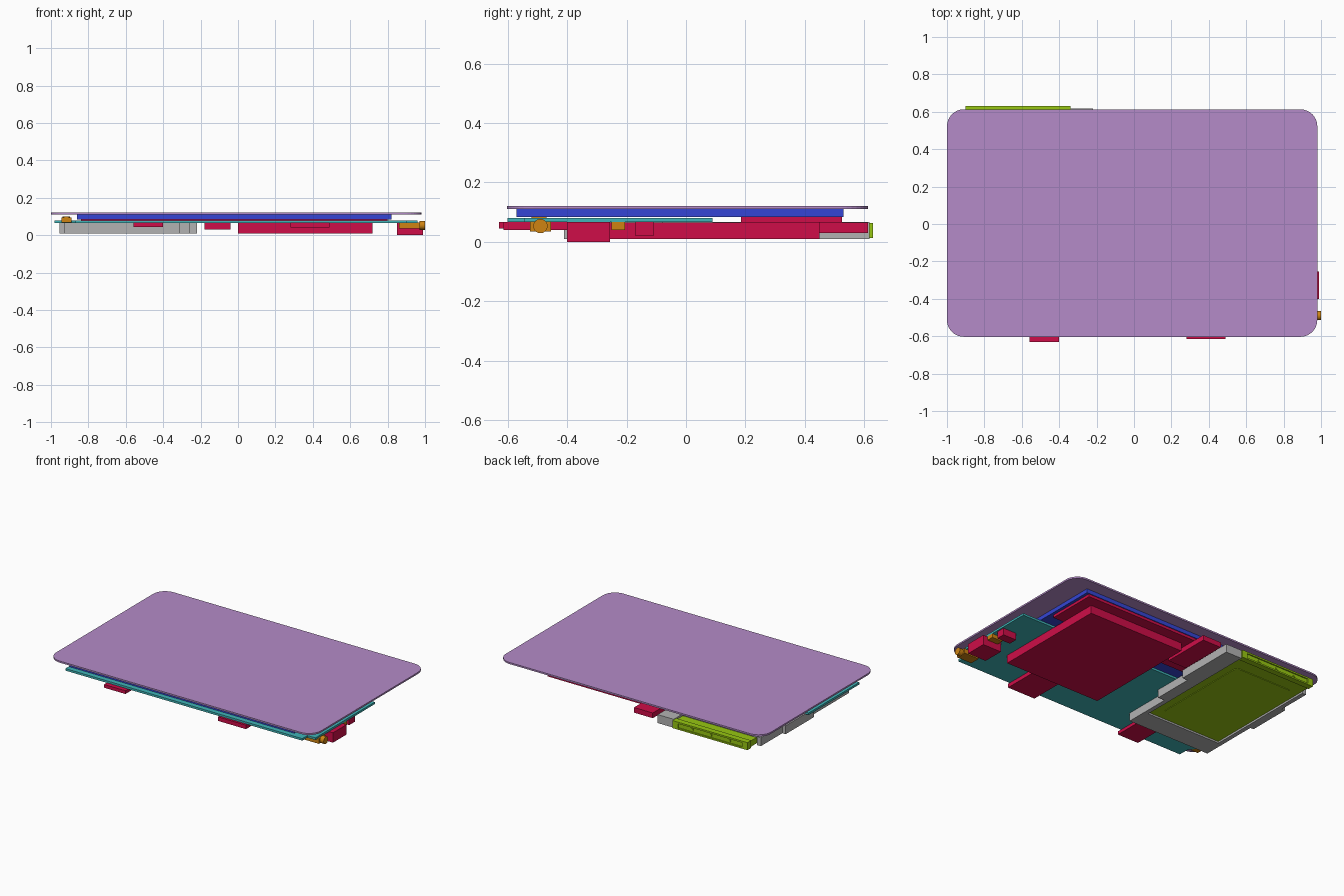
import bpy, bmesh, math

if "Cube" in bpy.data.objects:
    bpy.data.objects.remove(bpy.data.objects["Cube"], do_unlink=True)


def material(name, rgb):
    mat = bpy.data.materials.new(name)
    mat.use_nodes = True
    mat.diffuse_color = (*rgb, 1)
    mat.node_tree.nodes["Principled BSDF"].inputs["Base Color"].default_value = (*rgb, 1)
    return mat


purple = material("lilac", (0.46, 0.26, 0.58))
blue = material("blue", (0.035, 0.06, 0.66))
teal = material("teal", (0.05, 0.46, 0.48))
red = material("crimson", (0.62, 0.004, 0.065))
grey = material("grey", (0.45, 0.45, 0.45))
green = material("lime", (0.31, 0.57, 0.006))
orange = material("orange", (0.62, 0.23, 0.006))


def prism(name, outline, z0, z1, mat):
    """Extrude a flat outline upward from z0 to z1."""
    bm = bmesh.new()
    face = bm.faces.new([bm.verts.new((x, y, z0)) for x, y in outline])
    top = bmesh.ops.extrude_face_region(bm, geom=[face])["geom"]
    verts = [v for v in top if isinstance(v, bmesh.types.BMVert)]
    bmesh.ops.translate(bm, verts=verts, vec=(0, 0, z1 - z0))
    bmesh.ops.recalc_face_normals(bm, faces=bm.faces)
    mesh = bpy.data.meshes.new(name)
    bm.to_mesh(mesh)
    bm.free()
    mesh.materials.append(mat)
    obj = bpy.data.objects.new(name, mesh)
    bpy.context.collection.objects.link(obj)
    return obj


def box(name, x, y, z, mat):
    corners = [(x[0], y[0]), (x[1], y[0]), (x[1], y[1]), (x[0], y[1])]
    return prism(name, corners, z[0], z[1], mat)


def cylinder(name, center, radius, depth, rotation, mat, sides=24):
    bpy.ops.mesh.primitive_cylinder_add(vertices=sides, radius=radius, depth=depth,
                                        location=center, rotation=rotation)
    obj = bpy.context.object
    obj.name = name
    obj.data.materials.append(mat)
    bpy.ops.object.shade_smooth_by_angle()
    return obj


def rounded(x, y, r, steps=8):
    pts = []
    centers = [(x[1] - r, y[1] - r), (x[0] + r, y[1] - r),
               (x[0] + r, y[0] + r), (x[1] - r, y[0] + r)]
    for q, (cx, cy) in enumerate(centers):
        for i in range(steps + 1):
            a = math.pi / 2 * (q + i / steps)
            pts.append((cx + r * math.cos(a), cy + r * math.sin(a)))
    return pts


# Cover glass and display panel
prism("cover_glass", rounded((-1, 0.98), (-0.603, 0.613), 0.09), 0.11, 0.121, purple)
box("display_panel", (-0.86, 0.82), (-0.57, 0.53), (0.083, 0.11), blue)
box("display_back_plate", (-0.84, 0.80), (0.185, 0.525), (0.065, 0.085), red)

# Circuit board with stepped front corners
board = [(-0.87, -0.6), (0.90, -0.6), (0.90, -0.545), (0.96, -0.545), (0.96, 0.09),
         (-0.98, 0.09), (-0.98, -0.45), (-0.93, -0.45), (-0.87, -0.53)]
prism("circuit_board", board, 0.066, 0.08, teal)

# Components under the board
for name, x, y, z in [
    ("large_module", (0, 0.72), (-0.35, 0.45), (0.01, 0.065)),
    ("side_socket", (0.85, 0.99), (-0.40, -0.255), (0, 0.067)),
    ("small_block", (0.85, 0.95), (-0.17, -0.11), (0.02, 0.067)),
    ("rear_connector", (-0.18, -0.04), (0.28, 0.612), (0.03, 0.065)),
    ("front_port_small", (-0.56, -0.40), (-0.63, -0.45), (0.045, 0.067)),
    ("front_port_wide", (0.28, 0.49), (-0.615, -0.38), (0.04, 0.067)),
]:
    box(name, x, y, z, red)

# Audio jack, side button and front corner part
box("jack_body", (0.86, 0.972), (-0.525, -0.455), (0.035, 0.069), orange)
cylinder("jack_ring", (0.985, -0.49, 0.053), 0.024, 0.03, (0, math.pi / 2, 0), orange)
box("side_button", (0.88, 0.96), (-0.25, -0.205), (0.04, 0.067), orange)
box("corner_part", (-0.945, -0.89), (-0.52, -0.47), (0.068, 0.095), orange)
cylinder("corner_cap", (-0.918, -0.495, 0.097), 0.02, 0.008, (0, 0, 0), orange)

# Card cage: stepped frame open at the rear and underneath, closed on top
right_edge = [(-0.31, -0.41), (-0.31, -0.08), (-0.26, -0.08), (-0.26, 0.2),
              (-0.22, 0.2), (-0.22, 0.617)]
left_edge = [(-0.93, 0.53), (-0.93, 0.3), (-0.955, 0.3), (-0.955, 0.0),
             (-0.93, 0.0), (-0.93, -0.41)]
slot = [(-0.34, 0.617), (-0.34, -0.27), (-0.90, -0.27), (-0.90, 0.53)]
prism("card_cage_frame", right_edge + slot + left_edge, 0.01, 0.06, grey)
prism("card_cage_top", right_edge + [(-0.34, 0.617), (-0.34, 0.53)] + left_edge,
      0.06, 0.067, grey)

# Card with raised underside panel and rear bracket
box("card", (-0.895, -0.345), (-0.265, 0.6), (0.018, 0.058), green)
prism("card_panel", rounded((-0.84, -0.40), (-0.20, 0.50), 0.03, 3), 0.014, 0.018, green)
bracket_x = (-0.90, -0.34)
for name, z in [("bracket_lower_rail", (0.013, 0.023)), ("bracket_upper_rail", (0.053, 0.064))]:
    box(name, bracket_x, (0.59, 0.63), z, green)
box("bracket_web", bracket_x, (0.59, 0.622), (0.023, 0.053), green)
for i, x in enumerate((-0.88, -0.36)):
    box(f"bracket_end_{i + 1}", (x - 0.02, x + 0.02), (0.59, 0.63), (0.013, 0.064), green)
for i in range(3):
    cylinder(f"bracket_screw_{i + 1}", (-0.76 + 0.14 * i, 0.624, 0.038), 0.011, 0.008,
             (math.pi / 2, 0, 0), green, 16)
